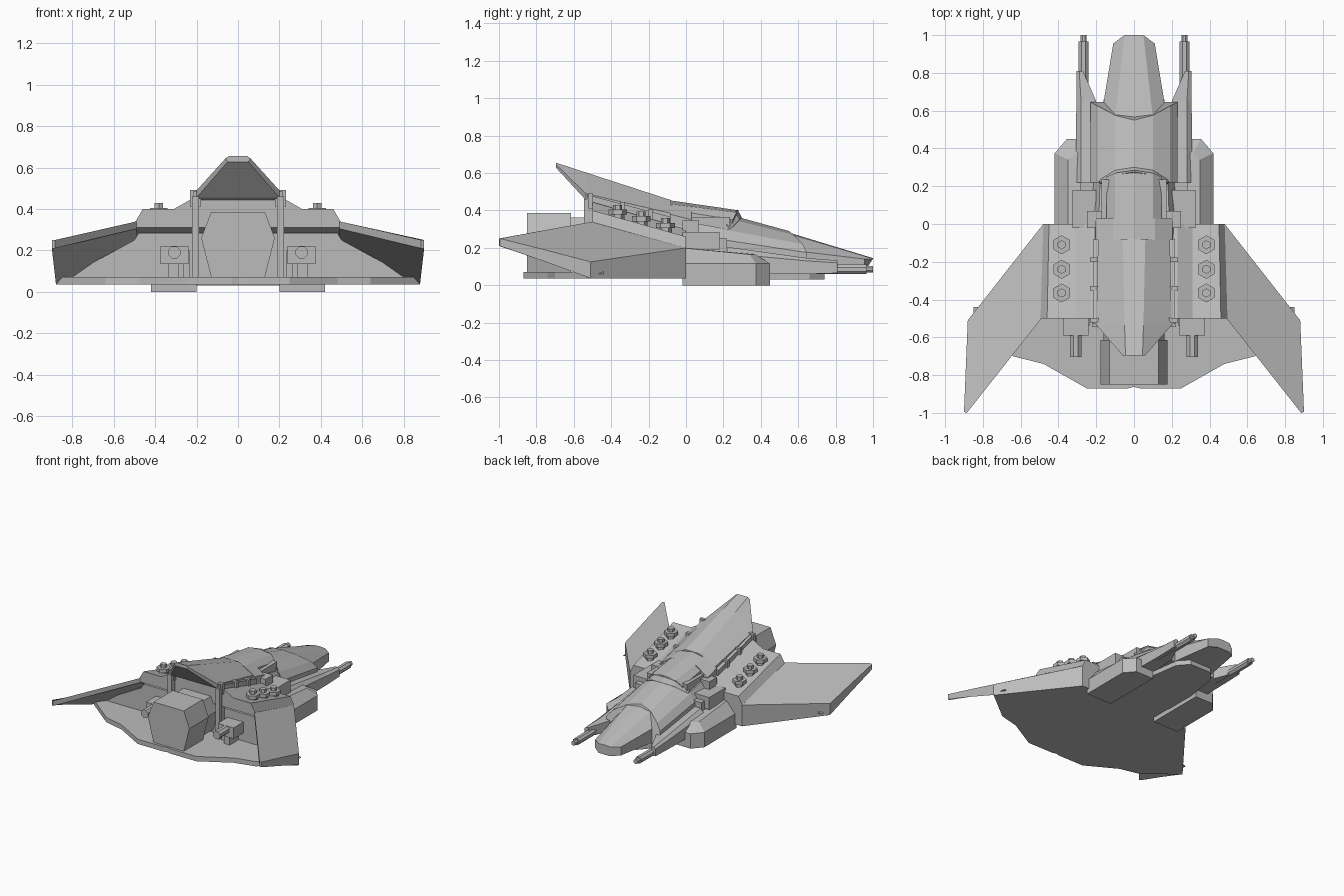
import bpy, bmesh, math

grey = bpy.data.materials.new("hull_grey")
grey.diffuse_color = (0.5, 0.5, 0.5, 1)


def loft(name, rings, mirror=False):
    """Skin equal-length rings of points and cap both ends."""
    bm = bmesh.new()
    vs = [[bm.verts.new(p) for p in r] for r in rings]
    n = len(vs[0])
    for a, b in zip(vs, vs[1:]):
        for i in range(n):
            j = (i + 1) % n
            bm.faces.new((a[i], a[j], b[j], b[i]))
    bm.faces.new(vs[0])
    bm.faces.new(vs[-1])
    bmesh.ops.recalc_face_normals(bm, faces=bm.faces)
    me = bpy.data.meshes.new(name)
    bm.to_mesh(me)
    bm.free()
    me.materials.append(grey)
    ob = bpy.data.objects.new(name, me)
    bpy.context.collection.objects.link(ob)
    if mirror:
        ob.modifiers.new("Mirror", 'MIRROR').use_mirror_merge = False
    return ob


def sym(half):
    """Close a half ring (x >= 0) into a full one."""
    return half + [(-x, y, z) for x, y, z in reversed(half) if x > 0]


def at(y, half):
    return sym([(x, y, z) for x, z in half])


def box(name, x, y, z, mirror=True):
    return loft(name, [[(x[0], y[0], h), (x[1], y[0], h), (x[1], y[1], h), (x[0], y[1], h)] for h in z], mirror)


def plan(name, pts, z0, z1, mirror=False):
    return loft(name, [[(x, y, h) for x, y in pts] for h in (z0, z1)], mirror)


# floor plate
half = [(0, -.862), (.03, -.87), (.25, -.87), (.48, -.74), (.64, -.70), (.88, -.51), (.48, 0), (.22, 0), (.22, .2), (0, .2)]
plan("floor_plate", half + [(-x, y) for x, y in reversed(half) if x > 0], .035, .072)

# swept wings
loft("wing", [
    [(.48, 0, .20), (.88, -.51, .125), (.89, -.75, .188), (.90, -.995, .25), (.885, -1, .25), (.49, -.5, .34)],
    [(.48, 0, .035), (.88, -.51, .037), (.89, -.75, .125), (.90, -.995, .21), (.885, -1, .21), (.49, -.5, .305)]], True)

# sloping shoulder deck and recessed rear wall
loft("shoulder_deck", [
    at(0, [(0, .07), (.48, .05), (.48, .20), (.45, .26), (.31, .26), (.23, .30), (0, .30)]),
    at(-.5, [(0, .31), (.49, .31), (.495, .34), (.46, .40), (.31, .40), (.23, .445), (0, .445)])])
loft("rear_wall", [at(y, [(0, .06), (.85, .06), (.5, .25), (.48, .285), (0, .285)]) for y in (-.47, -.44)])

# hexagonal bolts on the deck
for k, y in enumerate((-.11, -.24, -.365)):
    d = .26 + .28 * -y
    prof = [(.035, -.02), (.035, .015), (.05, .015), (.05, .042), (.024, .042), (.024, .068)]
    loft(f"deck_bolt_{k}", [[(.383 + r * math.sin(i * math.pi / 3), y + r * math.cos(i * math.pi / 3), d + h)
                             for i in range(6)] for r, h in prof], True)

# raised dorsal fin
loft("dorsal_fin", [
    at(-.08, [(0, .455), (.06, .455), (.19, .385), (.19, .30), (0, .30)]),
    at(-.535, [(0, .603), (.05, .603), (.2, .49), (.2, .455), (0, .455)]),
    at(-.695, [(0, .655), (.045, .655), (.06, .645), (.05, .628), (0, .628)])])

# spine behind the cockpit
loft("spine", [
    sym([(0, .285, .40), (.10, .27, .39), (.145, .25, .35), (.145, .22, .10), (0, .22, .10)]),
    at(-.08, [(0, .453), (.10, .435), (.145, .405), (.145, .10), (0, .10)])])
loft("fuselage_middle", [
    at(.22, [(0, .06), (.215, .06), (.215, .25), (.18, .30), (0, .30)]),
    at(-.1, [(0, .06), (.225, .06), (.225, .29), (.19, .36), (0, .36)])])
loft("spine_collar", [
    at(.03, [(0, .435), (.11, .42), (.205, .35), (.205, .25), (0, .25)]),
    at(-.085, [(0, .45), (.11, .435), (.205, .38), (.205, .25), (0, .25)])])

# cockpit hood
loft("cockpit_hood", [
    sym([(0, .295, .36), (.10, .275, .345), (.19, .22, .295), (.23, .22, .24), (.23, .22, .06), (0, .22, .06)]),
    sym([(0, .55, .29), (.10, .575, .27), (.19, .625, .22), (.23, .645, .175), (.225, .645, .07), (0, .645, .06)])])
loft("hood_rim", [
    sym([(0, .30, .36), (.10, .285, .35), (.18, .235, .30), (.18, .225, .25), (0, .225, .25)]),
    sym([(0, .275, .405), (.10, .26, .39), (.18, .215, .32), (.18, .2, .25), (0, .2, .25)])])

# nose
loft("nose", [
    sym([(0, .54, .285), (.10, .56, .272), (.165, .62, .18), (.165, .62, .07), (.09, .62, .06), (0, .62, .06)]),
    sym([(0, 1, .145), (.05, 1, .142), (.11, .955, .14), (.11, .955, .075), (.05, 1, .07), (0, 1, .07)])])
half = [(0, .74), (.09, .74), (.16, .66), (.2, .4), (.2, .15), (0, .15)]
plan("belly_plate", half + [(-x, y) for x, y in reversed(half) if x > 0], .03, .068)

# guns beside the cockpit
loft("gun_fairing", [
    [(.2, .22, .06), (.31, .22, .06), (.31, .22, .17), (.28, .22, .205), (.2, .22, .205)],
    [(.2, .65, .06), (.305, .65, .06), (.305, .65, .13), (.28, .65, .145), (.2, .65, .145)],
    [(.27, .81, .065), (.305, .81, .065), (.305, .81, .12), (.29, .81, .133), (.27, .81, .133)]], True)
for nm, r, y0, y1 in (("gun_barrel", .028, .6, .965), ("gun_muzzle", .018, .95, 1.0)):
    loft(nm, [[(.267 + r * math.cos(i * math.pi / 4 + .39), y, .085 + r * math.sin(i * math.pi / 4 + .39))
               for i in range(8)] for y in (y0, y1)], True)

# lower side pods with sloping tops and chamfered fronts
plan("side_pod", [(.2, -.02), (.42, -.02), (.42, .375), (.355, .45), (.2, .45)], 0, .115, True)
loft("side_pod_top", [
    [(.2, -.02, .115), (.42, -.02, .115), (.42, .375, .115), (.355, .45, .115), (.2, .45, .115)],
    [(.2, -.02, .20), (.35, -.02, .20), (.35, .34, .165), (.31, .37, .165), (.2, .37, .165)]], True)
loft("pod_pad", [
    [(.2, -.02, .002), (.42, -.02, .002), (.42, 0, .002), (.2, 0, .002)],
    [(.2, -.02, .04), (.42, -.02, .04), (.42, 0, .04), (.2, 0, .04)]], True)

# boxes between spine and pods
box("side_box_large", (.2, .325), (-.02, .18), (.19, .285))
box("side_box_small", (.2, .285), (.04, .22), (.15, .25))
box("shoulder_box", (.14, .25), (-.02, .07), (.26, .345))
box("spine_rail", (.125, .172), (0, .235), (.25, .365))

# rail and clamps along the fin
loft("fin_rail", [[(x, y, z + h) for x, h in ((.19, -.02), (.218, -.02), (.218, .02), (.19, .02))]
                  for y, z in ((-.08, .345), (-.53, .465))], True)
for k, y in enumerate((-.19, -.34, -.51)):
    z = .325 + .267 * -y
    box(f"fin_clamp_{k}", (.18, .232), (y - .012, y + .012), (z - .05, z + .03))

# rear posts
box("rear_post", (.188, .222), (-.545, -.51), (.06, .46))
box("rear_post_inner", (.19, .215), (-.51, -.46), (.06, .45))

# main engine
eng = [(0, .385), (.13, .385), (.178, .26), (.13, .072), (0, .072)]
loft("engine_mount", [at(y, [(x * .9, .22 + (z - .22) * .86) for x, z in eng]) for y in (-.45, -.63)])
loft("main_engine", [at(y, eng) for y in (-.615, -.85)])

# small side thrusters
box("thruster_block", (.24, .375), (-.59, -.46), (.135, .22))
box("thruster_stand", (.285, .335), (-.58, -.46), (.06, .16))
box("thruster_base", (.235, .265), (-.54, -.46), (.06, .2))
loft("thruster_tube", [[(.308 + .032 * math.cos(i * math.pi / 4 + .39), y, .19 + .032 * math.sin(i * math.pi / 4 + .39))
                        for i in range(8)] for y in (-.5, -.705)], True)
